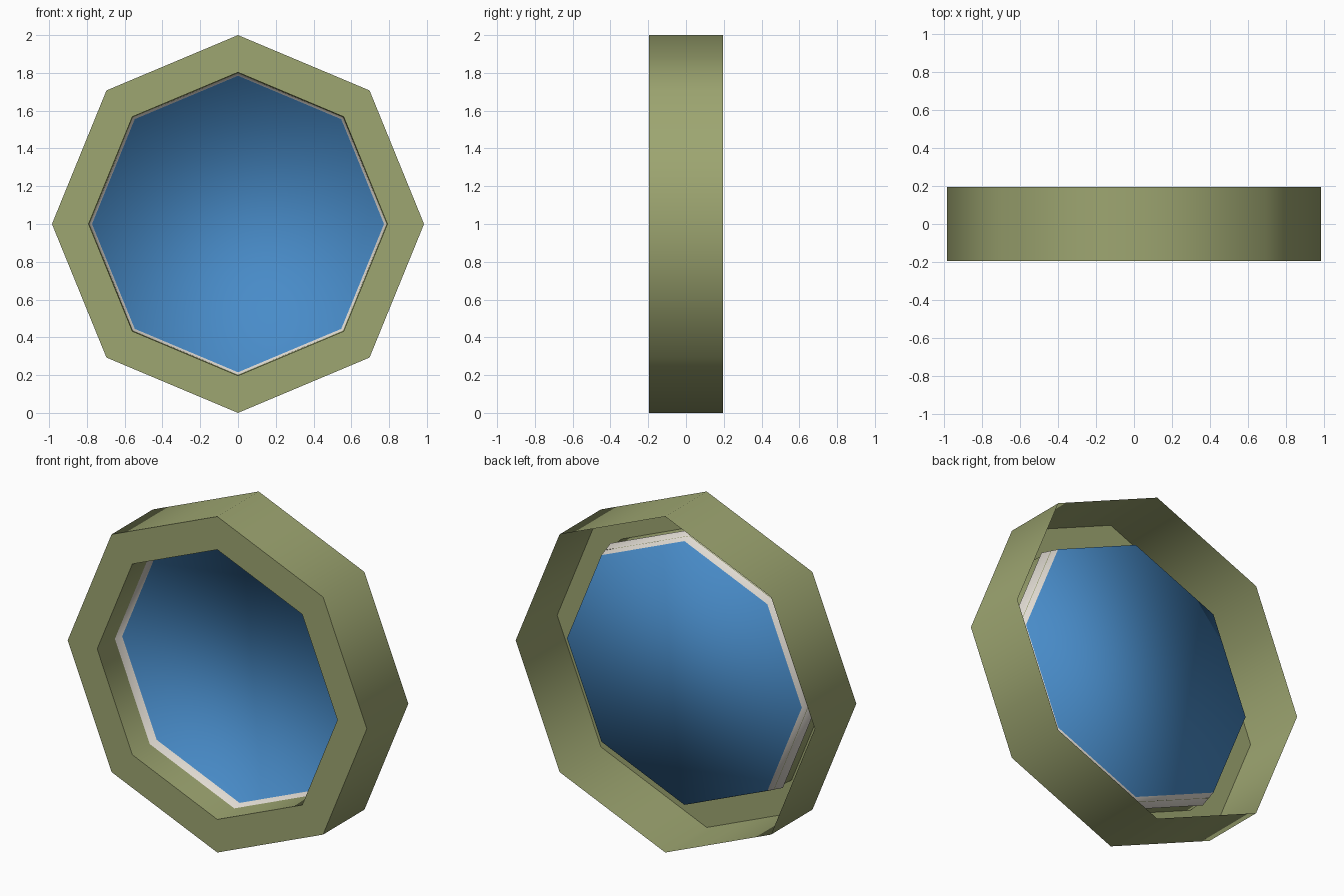
import bpy, bmesh, math

if "Cube" in bpy.data.objects:
    bpy.data.objects.remove(bpy.data.objects["Cube"])

SIDES = 8
WIDTH = 0.985  # slight horizontal squeeze of every octagon


def material(name, rgb):
    m = bpy.data.materials.new(name)
    m.diffuse_color = (*rgb, 1)
    m.use_nodes = True
    m.node_tree.nodes["Principled BSDF"].inputs["Base Color"].default_value = m.diffuse_color
    return m


def octagon(bm, radius, y):
    """Ring of vertices with a corner at the top."""
    ring = []
    for i in range(SIDES):
        a = 2 * math.pi * i / SIDES
        ring.append(bm.verts.new((WIDTH * radius * math.sin(a), y,
                                  1 + radius * math.cos(a))))
    return ring


def shell(name, profile, mats, cap=False):
    """Bridge octagons along a (radius, y) profile; optionally cap the first."""
    bm = bmesh.new()
    rings = [octagon(bm, r, y) for r, y in profile]
    for a, b in zip(rings, rings[1:]):
        for i in range(SIDES):
            j = (i + 1) % SIDES
            bm.faces.new((a[i], a[j], b[j], b[i]))
    if cap:
        bm.faces.new(rings[0][::-1]).material_index = 1
    for f in bm.faces:
        f.smooth = True
    me = bpy.data.meshes.new(name)
    bm.to_mesh(me)
    bm.free()
    for m in mats:
        me.materials.append(m)
    ob = bpy.data.objects.new(name, me)
    bpy.context.collection.objects.link(ob)
    return ob


olive = material("olive frame", (0.34, 0.38, 0.165))
white = material("warm white rim", (0.74, 0.70, 0.64))
blue = material("blue glass", (0.065, 0.26, 0.58))

# Frame: outer wall open at the back, flat front ring, short inner wall
frame = shell("window_frame",
              [(1.0, 0.195), (1.0, -0.195), (0.803, -0.195), (0.798, -0.03)],
              [olive])
bpy.context.view_layer.objects.active = frame
frame.select_set(True)
bpy.ops.object.shade_smooth_by_angle(angle=math.radians(60))

# Glass tray: blue pane at the back with a flaring pale rim going forward
shell("glass_pane", [(0.785, 0.015), (0.815, -0.10)], [white, blue], cap=True)
